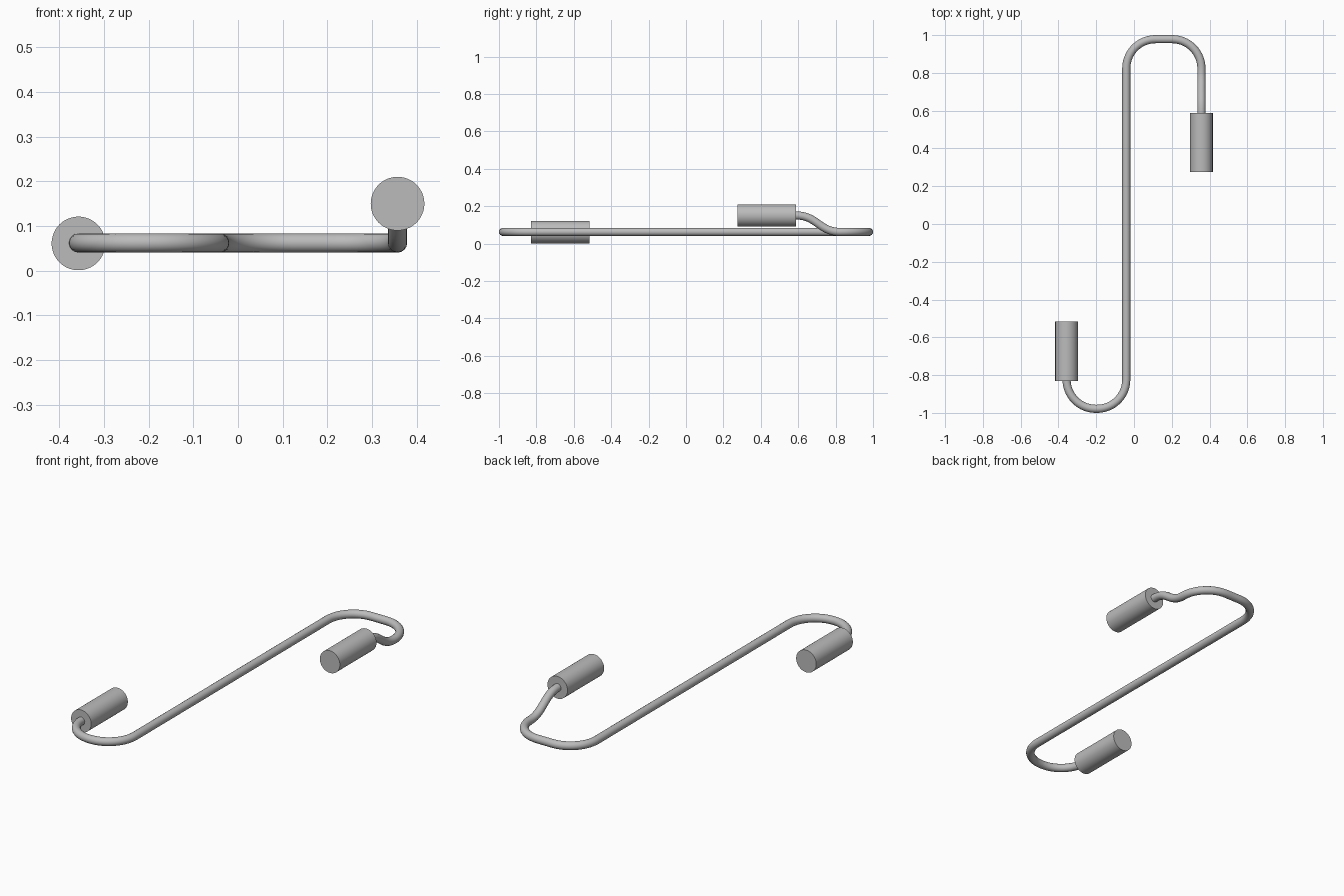
import bpy, math
from mathutils import Vector

cube = bpy.data.objects.get("Cube")
if cube:
    bpy.data.objects.remove(cube, do_unlink=True)

steel = bpy.data.materials.new("grey_steel")
steel.use_nodes = True
grey = (0.5, 0.5, 0.5, 1)
steel.diffuse_color = grey
steel.node_tree.nodes["Principled BSDF"].inputs["Base Color"].default_value = grey

ROD_R, GRIP_R = 0.0215, 0.06
LOW, HIGH = 0.062, 0.15
MID_X, END_X = -0.041, 0.357
BEND = 0.155
K = BEND * 0.5523      # handle length for a quarter circle
TIP = 1 - ROD_R        # centre line of the outermost bends
TURN = TIP - BEND      # where the straight runs begin to bend


def finish(obj):
    obj.data.materials.clear()
    obj.data.materials.append(steel)
    bpy.ops.object.select_all(action='DESELECT')
    obj.select_set(True)
    bpy.context.view_layer.objects.active = obj
    bpy.ops.object.shade_smooth_by_angle(angle=math.radians(40))


# Rod path: (point, direction of travel, handle before, handle after)
FWD, BACK = Vector((0, 1, 0)), Vector((0, -1, 0))
RIGHT = Vector((1, 0, 0))
path = [
    ((-END_X, -0.76, LOW), BACK, 0.02, 0.02),
    ((-END_X, -TURN, LOW), BACK, 0.02, K),
    ((-END_X + BEND, -TIP, LOW), RIGHT, K, 0.002),
    ((MID_X - BEND, -TIP, LOW), RIGHT, 0.002, K),
    ((MID_X, -TURN, LOW), FWD, K, 0.3),
    ((MID_X, TURN, LOW), FWD, 0.3, K),
    ((MID_X + BEND, TIP, LOW), RIGHT, K, 0.03),
    ((END_X - BEND, TIP, LOW), RIGHT, 0.03, K),
    ((END_X, TURN, LOW), BACK, K, 0.11),
    ((END_X, 0.59, HIGH), BACK, 0.11, 0.02),
    ((END_X, 0.52, HIGH), BACK, 0.02, 0.02),
]
curve = bpy.data.curves.new("bent_rod", 'CURVE')
curve.dimensions = '3D'
curve.bevel_depth = ROD_R
curve.bevel_resolution = 6
curve.resolution_u = 14
curve.use_fill_caps = True
spline = curve.splines.new('BEZIER')
spline.bezier_points.add(len(path) - 1)
for bp, (co, way, before, after) in zip(spline.bezier_points, path):
    bp.handle_left_type = bp.handle_right_type = 'FREE'
    bp.co = co
    bp.handle_left = Vector(co) - way * before
    bp.handle_right = Vector(co) + way * after
rod = bpy.data.objects.new("bent_rod", curve)
bpy.context.collection.objects.link(rod)
bpy.ops.object.select_all(action='DESELECT')
rod.select_set(True)
bpy.context.view_layer.objects.active = rod
bpy.ops.object.convert(target='MESH')
finish(bpy.context.object)

# Cylindrical grips on both rod ends
for name, x, y0, y1, z in (("front_grip", -END_X, -0.83, -0.517, GRIP_R + 0.001),
                           ("rear_grip", END_X, 0.275, 0.588, HIGH)):
    bpy.ops.mesh.primitive_cylinder_add(
        vertices=64, radius=GRIP_R, depth=y1 - y0,
        location=(x, (y0 + y1) / 2, z), rotation=(math.pi / 2, 0, 0))
    grip = bpy.context.object
    grip.name = name
    finish(grip)
